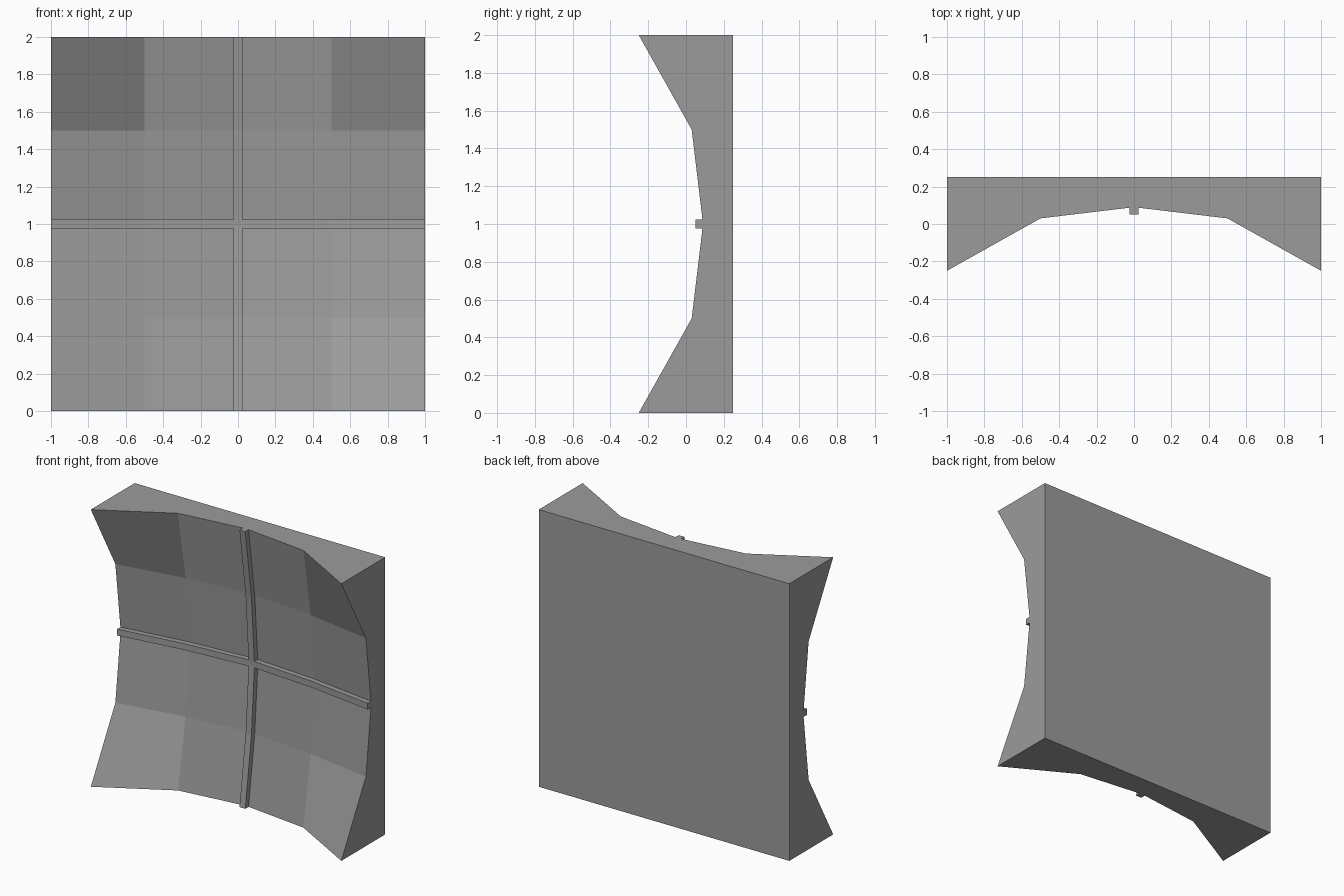
import bpy, bmesh

if "Cube" in bpy.data.objects:
    bpy.data.objects.remove(bpy.data.objects["Cube"])

# Depth of the dished front, by steps away from the centre (symmetric in x and z)
DEPTH = {(0, 0): 0.195, (0, 1): 0.16, (1, 1): 0.116,
         (0, 2): 0.09, (1, 2): 0.03, (2, 2): -0.25}
STEPS = range(-2, 3)
BACK = 0.25

grey = bpy.data.materials.new("dark_grey")
grey.diffuse_color = (0.33, 0.33, 0.33, 1)
grey.use_nodes = True
grey.node_tree.nodes["Principled BSDF"].inputs["Base Color"].default_value = grey.diffuse_color


def depth(i, j):
    return DEPTH[tuple(sorted((abs(i), abs(j))))]


def finish(name, bm):
    bmesh.ops.recalc_face_normals(bm, faces=bm.faces)
    mesh = bpy.data.meshes.new(name)
    bm.to_mesh(mesh)
    bm.free()
    mesh.materials.append(grey)
    obj = bpy.data.objects.new(name, mesh)
    bpy.context.collection.objects.link(obj)
    return obj


# Panel: faceted concave front, flat sides and back
bm = bmesh.new()
grid = {(i, j): bm.verts.new((i / 2, depth(i, j), 1 + j / 2))
        for i in STEPS for j in STEPS}
for i in range(-2, 2):
    for j in range(-2, 2):
        bm.faces.new([grid[i, j], grid[i + 1, j], grid[i + 1, j + 1], grid[i, j + 1]])
back = {(i, j): bm.verts.new((i / 2, BACK, 1 + j / 2))
        for i in (-2, 2) for j in (-2, 2)}
bm.faces.new([back[k] for k in ((-2, -2), (-2, 2), (2, 2), (2, -2))])
for s in (-2, 2):
    bm.faces.new([grid[s, j] for j in STEPS] + [back[s, 2], back[s, -2]])
    bm.faces.new([grid[i, s] for i in STEPS] + [back[2, s], back[-2, s]])
finish("dished_panel", bm)


# Crossing ribs that follow the dished surface
def rib(name, vertical, half=0.023, rise=0.04, sink=0.01):
    bm = bmesh.new()
    rings = []
    for k in STEPS:
        y = depth(0, k)
        ring = []
        for side, yy in ((-half, y - rise), (half, y - rise),
                         (half, y + sink), (-half, y + sink)):
            co = (side, yy, 1 + k / 2) if vertical else (k / 2, yy, 1 + side)
            ring.append(bm.verts.new(co))
        rings.append(ring)
    for a, b in zip(rings, rings[1:]):
        for n in range(4):
            m = (n + 1) % 4
            bm.faces.new([a[n], a[m], b[m], b[n]])
    bm.faces.new(rings[0])
    bm.faces.new(rings[-1])
    finish(name, bm)


rib("vertical_rib", True)
rib("horizontal_rib", False)
